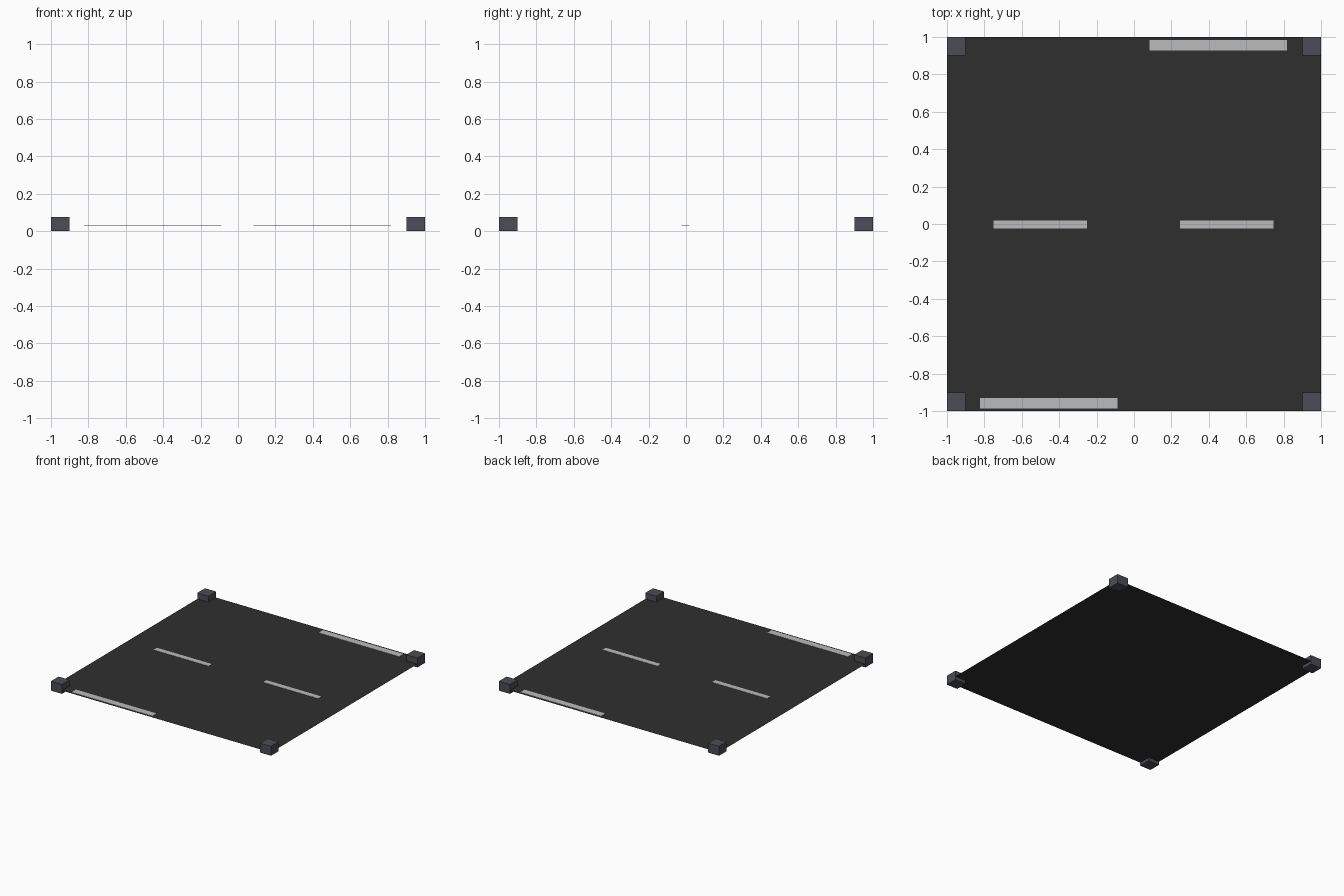
import bpy

if "Cube" in bpy.data.objects:
    bpy.data.objects.remove(bpy.data.objects["Cube"])


def material(name, rgb):
    m = bpy.data.materials.new(name)
    m.diffuse_color = (*rgb, 1.0)
    m.use_nodes = True
    m.node_tree.nodes["Principled BSDF"].inputs["Base Color"].default_value = m.diffuse_color
    return m


asphalt = material("asphalt", (0.028, 0.028, 0.028))
paint = material("road_paint", (0.48, 0.50, 0.51))
stone = material("kerb_stone", (0.068, 0.074, 0.096))

ROAD_Z = 0.027


def box(name, x0, x1, y0, y1, z0, z1, mat):
    bpy.ops.mesh.primitive_cube_add(
        size=1, location=((x0 + x1) / 2, (y0 + y1) / 2, (z0 + z1) / 2))
    ob = bpy.context.object
    ob.name = name
    ob.scale = (x1 - x0, y1 - y0, z1 - z0)
    bpy.ops.object.transform_apply(location=False, rotation=False, scale=True)
    ob.data.materials.append(mat)
    return ob


# road surface: a single flat sheet
bpy.ops.mesh.primitive_plane_add(size=2, location=(0, 0, ROAD_Z))
road = bpy.context.object
road.name = "road_surface"
road.data.materials.append(asphalt)

# kerb blocks in the four corners
for sx in (-1, 1):
    for sy in (-1, 1):
        cx, cy = sx * 0.95, sy * 0.95
        box("corner_kerb", cx - 0.05, cx + 0.05, cy - 0.05, cy + 0.05,
            0.0, 0.077, stone)

# painted markings: two centre dashes and two stop lines
for name, x0, x1, y0, y1 in (
        ("centre_dash_left", -0.75, -0.25, -0.024, 0.02),
        ("centre_dash_right", 0.245, 0.745, -0.024, 0.02),
        ("stop_line_front", -0.822, -0.088, -0.985, -0.929),
        ("stop_line_back", 0.083, 0.817, 0.927, 0.983)):
    box(name, x0, x1, y0, y1, ROAD_Z + 0.0005, ROAD_Z + 0.0025, paint)
